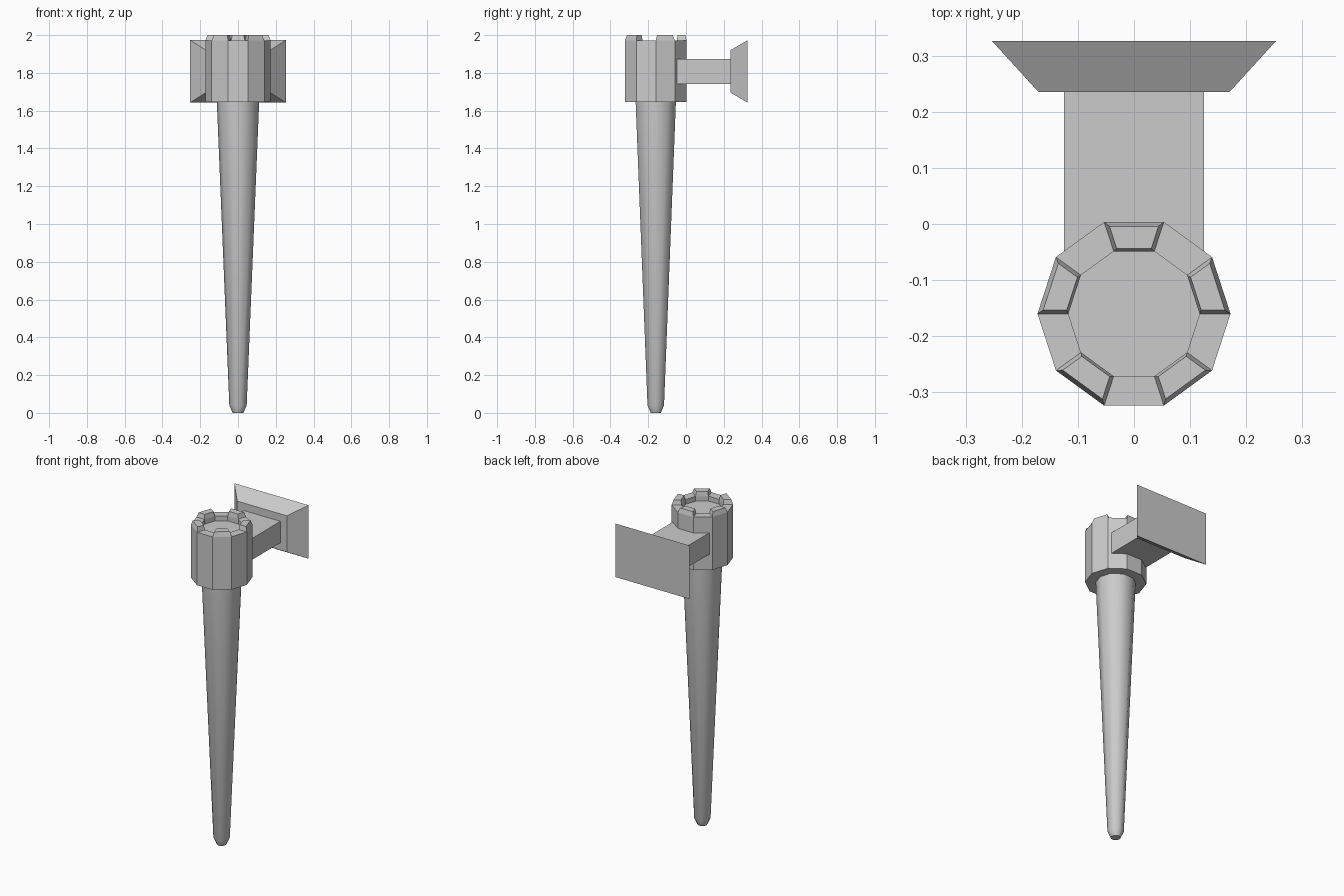
import bpy, bmesh, math

if "Cube" in bpy.data.objects:
    bpy.data.objects.remove(bpy.data.objects["Cube"])

CY = -0.16          # centre line of the tower in y
N = 10              # sides of tower and shaft


def ring(r, z):
    return [(r * math.cos(i * math.tau / N), CY + r * math.sin(i * math.tau / N), z)
            for i in range(N)]


def loft(name, rings, smooth=False):
    """Skin a list of equal-length loops and cap both ends."""
    bm = bmesh.new()
    loops = [[bm.verts.new(p) for p in r] for r in rings]
    n = len(loops[0])
    for a, b in zip(loops, loops[1:]):
        for i in range(n):
            j = (i + 1) % n
            bm.faces.new((a[i], a[j], b[j], b[i]))
    bm.faces.new(loops[0][::-1])
    bm.faces.new(loops[-1])
    bmesh.ops.recalc_face_normals(bm, faces=bm.faces)
    me = bpy.data.meshes.new(name)
    bm.to_mesh(me)
    bm.free()
    ob = bpy.data.objects.new(name, me)
    bpy.context.collection.objects.link(ob)
    if smooth:
        bpy.ops.object.select_all(action='DESELECT')
        bpy.context.view_layer.objects.active = ob
        ob.select_set(True)
        bpy.ops.object.shade_smooth_by_angle(angle=math.radians(40))
    return ob


def rect(hx, hz, y, zc=1.808):
    return [(-hx, y, zc - hz), (hx, y, zc - hz), (hx, y, zc + hz), (-hx, y, zc + hz)]


# Long tapered shaft with a blunt tip
loft("shaft", [ring(0.028, 0), ring(0.046, 0.04), ring(0.112, 1.645)], smooth=True)

# Ten-sided turret head with a sunken floor
R_OUT, R_IN, Z_RIM = 0.172, 0.117, 1.972
loft("turret", [ring(R_OUT, 1.645), ring(R_OUT, Z_RIM),
                ring(R_IN, Z_RIM), ring(R_IN, Z_RIM - 0.03)])

# Battlements on every second side, slightly tapered to the top
for k in range(5):
    i, j = 2 * k, 2 * k + 1

    def block(r0, r1, z, inset):
        o, n = ring(r0, z), ring(r1, z)
        pts = [o[i], o[j], n[j], n[i]]
        mid = ((i + j) / 2) * math.tau / N
        tx, ty = -math.sin(mid), math.cos(mid)
        return [(p[0] + s * inset * tx, p[1] + s * inset * ty, z)
                for p, s in zip(pts, (1, -1, -1, 1))]

    loft(f"battlement_{k + 1}", [block(R_OUT, R_IN, Z_RIM, 0),
                                 block(R_OUT - 0.008, R_IN + 0.005, 2.0, 0.007)])

# Arm reaching back from the turret, and the flared wall plate
loft("arm", [rect(0.125, 0.066, -0.06), rect(0.125, 0.066, 0.235)])
loft("wall_plate", [rect(0.17, 0.112, 0.235), rect(0.253, 0.165, 0.326)])
